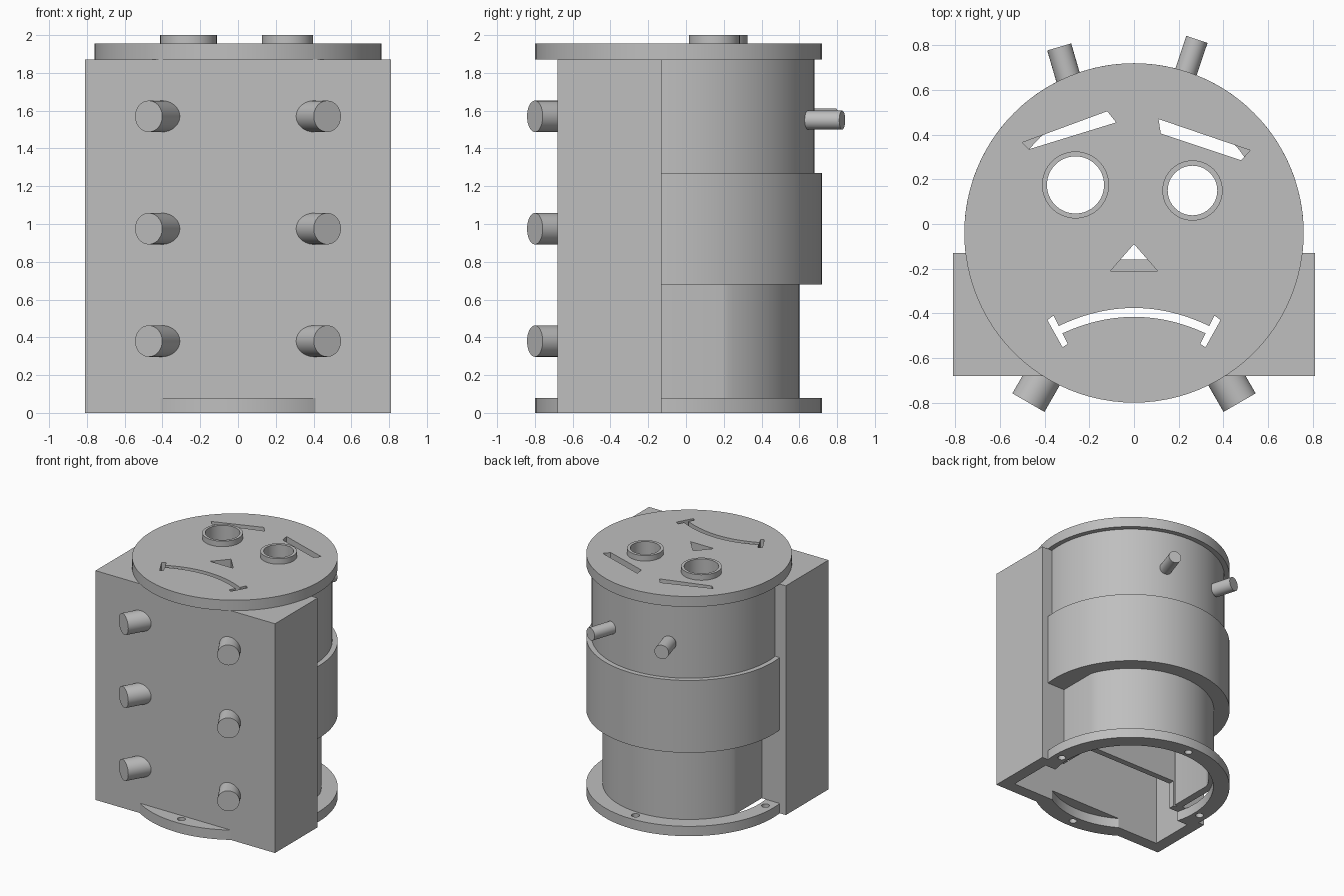
import bpy, math
from mathutils import Vector

cube = bpy.data.objects.get("Cube")
if cube:
    bpy.data.objects.remove(cube)

grey = bpy.data.materials.new("plain_grey")
grey.use_nodes = True
COLOUR = (0.52, 0.52, 0.52, 1)
grey.diffuse_color = COLOUR
grey.node_tree.nodes["Principled BSDF"].inputs["Base Color"].default_value = COLOUR

CY = -0.04      # y of the drum axis
BACK = -0.13    # y of the box's rear face


def prism(name, pts, z0, z1):
    """Extrude a plan outline between two heights."""
    area = sum(a[0] * b[1] - b[0] * a[1] for a, b in zip(pts, pts[1:] + pts[:1]))
    if area < 0:
        pts = pts[::-1]
    n = len(pts)
    verts = [(x, y, z) for z in (z0, z1) for x, y in pts]
    faces = [tuple(reversed(range(n))), tuple(range(n, 2 * n))]
    faces += [(i, (i + 1) % n, n + (i + 1) % n, n + i) for i in range(n)]
    mesh = bpy.data.meshes.new(name)
    mesh.from_pydata(verts, [], faces)
    mesh.materials.append(grey)
    obj = bpy.data.objects.new(name, mesh)
    bpy.context.collection.objects.link(obj)
    return obj


def circle(r, x=0, y=CY, n=96):
    return [(x + r * math.cos(math.tau * i / n), y + r * math.sin(math.tau * i / n)) for i in range(n)]


def rect(x, y0, y1):
    return [(-x, y0), (x, y0), (x, y1), (-x, y1)]


def arc(r, limit):
    """Rear arc that ends on the box; limit flattens its sides."""
    a = math.asin((BACK - 0.01 - CY) / r)
    pts = []
    for i in range(73):
        t = a + (math.pi - 2 * a) * i / 72
        pts.append((max(-limit, min(limit, r * math.cos(t))), CY + r * math.sin(t)))
    # drop points pushed inside the flat sides
    return [p for i, p in enumerate(pts)
            if i in (0, 72) or abs(p[0]) < limit or abs(pts[i - 1][0]) < limit or abs(pts[i + 1][0]) < limit]


def shell(name, r_out, r_in, z0, z1, lim_out=9, lim_in=9):
    return prism(name, arc(r_out, lim_out) + arc(r_in, lim_in)[::-1], z0, z1)


def activate(obj):
    bpy.ops.object.select_all(action='DESELECT')
    obj.select_set(True)
    bpy.context.view_layer.objects.active = obj


def cut(obj, cutters):
    activate(obj)
    for c in cutters:
        m = obj.modifiers.new("cut", 'BOOLEAN')
        m.operation = 'DIFFERENCE'
        m.solver = 'EXACT'
        m.object = c
        bpy.ops.object.modifier_apply(modifier=m.name)


def peg(name, tip, direction, r, length):
    d = Vector(direction).normalized()
    bpy.ops.mesh.primitive_cylinder_add(
        vertices=48, radius=r, depth=length, location=Vector(tip) - d * length / 2,
        rotation=d.to_track_quat('Z', 'Y').to_euler())
    obj = bpy.context.object
    obj.name = name
    obj.data.materials.append(grey)
    return obj


# Cutters for the hollow inside
cavity = prism("cavity_cutter", rect(0.71, -0.58, -0.21), -0.1, 1.8)
doorway = prism("doorway_cutter", rect(0.53, -0.3, -0.05), -0.1, 0.3)
drum_gap = prism("drum_cutter", rect(0.55, -0.16, -0.05), -0.1, 2.1)
opening = prism("opening_cutter", circle(0.635), -0.1, 0.08)
bolts = [prism("bolt_cutter", circle(0.03, 0.69 * math.cos(k * math.pi / 2),
                                     CY + 0.69 * math.sin(k * math.pi / 2), 24), -0.1, 0.2) for k in range(4)]

# Cutters for the face
EYES = [("right", -0.262, 0.175, 0.15, 0.128), ("left", 0.262, 0.15, 0.135, 0.111)]
eye_holes = [prism("eye_cutter", circle(ri, x, y, 64), 1.7, 2.2) for _, x, y, ro, ri in EYES]
brows = [prism("brow_cutter", p, 1.7, 2.2) for p in (
    [(-0.5, 0.365), (-0.47, 0.335), (-0.08, 0.455), (-0.12, 0.505)],
    [(0.11, 0.47), (0.12, 0.405), (0.48, 0.285), (0.52, 0.33)])]
nose = prism("nose_cutter", [(0, -0.09), (-0.105, -0.21), (0.105, -0.21)], 1.7, 2.2)
xs = [i / 12 for i in range(-12, 13)]
smile = [(0.345 * t, -0.376 - 0.085 * t * t) for t in xs]
smile += [(0.33 * t, -0.416 - 0.078 * t * t) for t in reversed(xs)]
mouth = [prism("mouth_cutter", smile, 1.7, 2.2)]
for s in (-1, 1):
    tick = [(0.36, -0.41), (0.388, -0.43), (0.32, -0.552), (0.297, -0.537)]
    mouth.append(prism("mouth_end_cutter", [(s * x, y) for x, y in tick], 1.7, 2.2))

# Box, hollow and open below
box = prism("front_box", rect(0.81, -0.68, BACK), 0, 1.87)
cut(box, [cavity, doorway, drum_gap, opening] + mouth)

# Drum sections behind the box
sections = [
    shell("lower_drum", 0.64, 0.6, 0.08, 0.7, 0.593, 0.53),
    shell("band_floor", 0.76, 0.6, 0.68, 0.74, 9, 0.53),
    shell("middle_band", 0.76, 0.68, 0.73, 1.27),
    shell("upper_drum", 0.72, 0.66, 1.25, 1.87)]

# Base flange with bolt holes
base = prism("base_flange", circle(0.76), 0, 0.08)
cut(base, [prism("ring_cutter", circle(0.635), -0.1, 0.2), cavity] + bolts)
cut(box, bolts[3:])

# Lid with the face cut through it
lid = prism("lid", circle(0.76), 1.87, 1.955)
cut(lid, eye_holes + brows + [nose] + mouth)

# Raised eye rims
rims = []
for (side, x, y, ro, ri), hole in zip(EYES, eye_holes):
    rim = prism(side + "_eye_rim", circle(ro, x, y, 64), 1.955, 2.0)
    cut(rim, [hole])
    rims.append(rim)

# Front pegs in three rows, splayed outwards
pegs = []
for s, side in ((-1, "right"), (1, "left")):
    for z in (0.38, 0.975, 1.57):
        pegs.append(peg("front_peg_" + side, (s * 0.473, -0.8, z), (s * 0.5, -0.866, 0), 0.083, 0.2))

# Rear pegs
pegs.append(peg("rear_peg_left", (0.282, 0.827, 1.55), (0.32, 0.95, 0), 0.05, 0.2))
pegs.append(peg("rear_peg_right", (-0.335, 0.793, 1.555), (-0.28, 0.96, 0), 0.056, 0.17))

# Remove the cutters and smooth the rounded surfaces
for obj in list(bpy.data.objects):
    if "_cutter" in obj.name:
        bpy.data.objects.remove(obj)
for obj in [box, base, lid] + sections + rims + pegs:
    activate(obj)
    bpy.ops.object.shade_smooth_by_angle(angle=math.radians(30))
